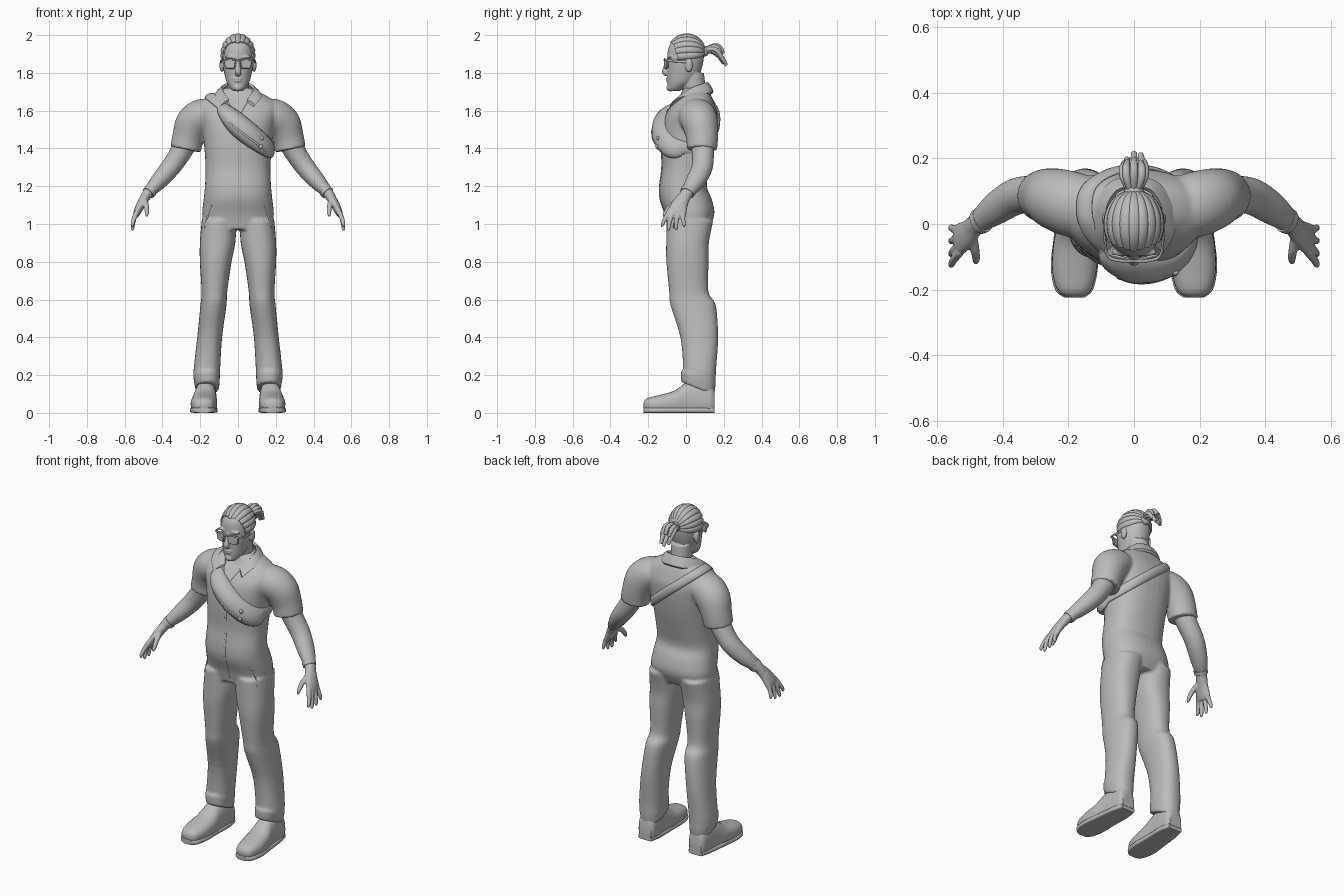
import bpy, bmesh, math, random
from mathutils import Vector, Matrix
from mathutils.bvhtree import BVHTree

cube = bpy.data.objects.get("Cube")
if cube:
    bpy.data.objects.remove(cube, do_unlink=True)

grey = bpy.data.materials.new("plain_grey")
grey.use_nodes = True
grey.diffuse_color = (0.5, 0.5, 0.5, 1)
grey.node_tree.nodes["Principled BSDF"].inputs["Base Color"].default_value = (0.5, 0.5, 0.5, 1)
X, Y, Z = Vector((1, 0, 0)), Vector((0, 1, 0)), Vector((0, 0, 1))
made = []


def smooth_path(points, steps):
    """Catmull-Rom interpolation of tuples."""
    pts = [Vector(p) for p in points]
    out = []
    for i in range(len(pts) - 1):
        a, b, c, d = pts[max(i - 1, 0)], pts[i], pts[i + 1], pts[min(i + 2, len(pts) - 1)]
        for s in range(steps):
            t = s / steps
            out.append(b + (c - a) * (t / 2) + (a * 2 - b * 5 + c * 4 - d) * (t * t / 2)
                       + (b * 3 - a - c * 3 + d) * (t ** 3 / 2))
    return out + [pts[-1]]


def skin(bm, rings, closed=False):
    """Join rings of points into a surface."""
    rows = [[bm.verts.new(p) for p in ring] for ring in rings]
    n = len(rows[0])
    for i in range(len(rows) if closed else len(rows) - 1):
        a, b = rows[i], rows[(i + 1) % len(rows)]
        for j in range(n):
            bm.faces.new((a[j], a[(j + 1) % n], b[(j + 1) % n], b[j]))
    if not closed:
        bm.faces.new(rows[0])
        bm.faces.new(rows[-1])


def tube(bm, points, ref=Y, axis=None, sides=20, power=2, steps=4, mirror=False, floor=None):
    """Loft through (x, y, z, width, depth) stations."""
    path = smooth_path(points, steps)
    rings = []
    for i, p in enumerate(path):
        t = axis or (path[min(i + 1, len(path) - 1)].to_3d() - path[max(i - 1, 0)].to_3d()).normalized()
        u = (ref - t * ref.dot(t)).normalized()
        v = t.cross(u)
        ring = []
        for k in range(sides):
            a = math.tau * k / sides
            c, s = math.cos(a), math.sin(a)
            q = (Vector(p[:3]) + v * math.copysign(abs(c) ** (2 / power), c) * p[3]
                 + u * math.copysign(abs(s) ** (2 / power), s) * p[4])
            if floor is not None:
                q.z = max(q.z, floor)
            ring.append(q)
        rings.append(ring)
    skin(bm, rings)
    if mirror:
        skin(bm, [[Vector((-q.x, q.y, q.z)) for q in ring] for ring in rings])


def ball(bm, pos, size):
    m = Matrix.Translation(pos) @ Matrix.Diagonal((*size, 1))
    bmesh.ops.create_uvsphere(bm, u_segments=20, v_segments=12, radius=1, matrix=m)


def finish(name, bm, voxel=0, relax=0):
    bmesh.ops.recalc_face_normals(bm, faces=bm.faces)
    mesh = bpy.data.meshes.new(name)
    bm.to_mesh(mesh)
    bm.free()
    mesh.materials.append(grey)
    ob = bpy.data.objects.new(name, mesh)
    bpy.context.collection.objects.link(ob)
    if voxel:
        r = ob.modifiers.new("blend", 'REMESH')
        r.mode, r.voxel_size, r.use_smooth_shade = 'VOXEL', voxel, True
        s = ob.modifiers.new("relax", 'SMOOTH')
        s.iterations = relax
    made.append(ob)
    return ob


def surface(ob):
    bpy.context.view_layer.update()
    return BVHTree.FromObject(ob, bpy.context.evaluated_depsgraph_get())


# Overalls: torso first, kept as a guide for the strap
suit = bmesh.new()
torso = [(.97, .012, .18, .105), (1.05, .02, .19, .13), (1.13, 0, .182, .137), (1.2, -.015, .175, .125),
         (1.3, 0, .172, .128), (1.4, .01, .178, .14), (1.5, .02, .19, .145), (1.58, .03, .21, .137),
         (1.63, .04, .21, .113), (1.67, .05, .165, .088), (1.7, .05, .11, .072), (1.72, .045, .07, .055)]
tube(suit, [(0, y, z, w, d) for z, y, w, d in torso], axis=Z, sides=40, power=2.4)
torso_guide = BVHTree.FromBMesh(suit)
tube(suit, [(.14, .05, 1.58, .08, .095), (.19, .06, 1.57, .093, .1), (.235, .075, 1.53, .097, .095),
            (.263, .085, 1.46, .085, .085), (.278, .085, 1.395, .082, .08)], mirror=True, sides=28)
legs = [(1.02, .1, .02, .092, .125), (.9, .108, .008, .094, .113), (.8, .118, .008, .084, .112),
        (.64, .125, .015, .068, .104), (.57, .13, .038, .069, .12), (.4, .15, .07, .066, .1),
        (.24, .164, .072, .07, .088), (.19, .166, .065, .07, .092), (.13, .163, .062, .063, .088)]
tube(suit, [(x, y, z, w, d) for z, x, y, w, d in legs], axis=-Z, sides=28, power=2.3, mirror=True)
for v in suit.verts:                       # hems dip toward the heel
    if v.co.z < .2:
        v.co.z -= (v.co.y - .06) * .4
suit = surface(finish("overalls", suit, .008, 4))


def seam(name, points, radius, mirror=False):
    """Thin cord laid on the front of the overalls."""
    bm = bmesh.new()
    path = []
    for x, z in points:
        hit = suit.ray_cast(Vector((x, -1, z)), Y)[0]
        if hit:
            path.append((*hit, radius, radius / 2))
    tube(bm, path, sides=8, mirror=mirror)
    finish(name, bm)


seam("front_placket", [(.008, 1.6 - .04 * i) for i in range(16)], .006)
seam("slash_pockets", [(.14, 1.1), (.155, 1.06), (.168, 1.02), (.176, .98)], .004, True)
seam("neck_opening", [(.055, 1.66), (.035, 1.63), (.018, 1.6), (.004, 1.57)], .007, True)

# Collar: folded band with points at the front
bm = bmesh.new()
upper = smooth_path([(0, .112, 1.745), (.05, .1, 1.742), (.08, .05, 1.725), (.075, 0, 1.7), (.045, -.05, 1.655)], 4)
lower = smooth_path([(0, .142, 1.695), (.07, .125, 1.69), (.118, .055, 1.682), (.118, -.03, 1.665), (.085, -.085, 1.625)], 4)
for side in (1, -1):
    rings = []
    for a, b in zip(upper, lower):
        out = Vector((b.x - a.x, b.y - a.y, .04)).normalized() * .007
        ring = [a - out, a + out, (a + b) / 2 + out * 1.6, b + out, b - out, (a + b) / 2 - out]
        rings.append([Vector((q.x * side, q.y, q.z)) for q in ring])
    skin(bm, rings)
finish("collar", bm)

# Cross-body bag and strap wrapped around the torso on a tilted plane
mid, along = Vector((.01, .02, 1.545)), Vector((.77, 0, -.64))
across = Vector((.64, 0, .77))
bm = bmesh.new()
rings = []
for i in range(96):
    a = math.tau * i / 96
    d = along * math.cos(a) + Y * math.sin(a)
    off = (a - math.radians(286)) * 1.35
    bulge = max(0, math.cos(off)) ** .6 if abs(off) < math.pi / 2 else 0
    ring = []
    for k in range(14):
        s = math.tau * k / 14
        reach = -.022 * bulge + (.025 + .036 * bulge) * math.cos(s)
        start = mid + across * reach
        hit = torso_guide.ray_cast(start + d * .6, -d)[0] or start + d * .18
        ring.append(hit + d * ((.012 + .046 * bulge) * math.sin(s) + .002))
    rings.append(ring)
skin(bm, rings, closed=True)
bag = surface(finish("crossbody_bag", bm))
bm = bmesh.new()
for x, z in ((.125, 1.455), (.12, 1.41)):
    hit = bag.ray_cast(Vector((x, -1, z)), Y)[0]
    if hit:
        ball(bm, hit, (.012, .008, .012))
zip_line = [bag.ray_cast(Vector((x, -1, 1.5 - x * .75)), Y)[0] for x in (-.05, -.01, .03, .07, .11, .15)]
tube(bm, [(*p, .005, .004) for p in zip_line if p], sides=8)
finish("bag_fittings", bm)

# Arms and hands
bm = bmesh.new()
tube(bm, [(.27, .085, 1.44, .062, .062), (.315, .09, 1.36, .056, .058), (.365, .082, 1.29, .052, .056),
          (.425, .045, 1.22, .044, .05), (.48, .002, 1.16, .028, .033), (.495, -.012, 1.135, .026, .034)], mirror=True)
tube(bm, [(.485, -.005, 1.15, .026, .032), (.51, -.03, 1.11, .024, .042), (.53, -.045, 1.07, .021, .05),
          (.54, -.05, 1.045, .015, .048)], mirror=True, sides=16)
for base, tip, low in ((-.085, -.125, .985), (-.062, -.092, .965), (-.037, -.052, .968), (-.013, -.01, .985)):
    tube(bm, [(.53, base, 1.075, .014, .013), (.55, (base + tip) / 2 - .004, 1.03, .013, .012),
              (.558, tip, low + .012, .01, .01), (.555, tip, low, .005, .005)], sides=10, mirror=True)
tube(bm, [(.495, -.035, 1.125, .017, .018), (.485, -.08, 1.095, .014, .015), (.482, -.108, 1.06, .012, .012),
          (.484, -.12, 1.04, .006, .006)], sides=10, mirror=True)
finish("arms_and_hands", bm, .005, 3)

bm = bmesh.new()
tube(bm, [(.462, .014, 1.177, .036, .042), (.475, .005, 1.163, .034, .039)], sides=24, mirror=True)
finish("wristbands", bm)

# Shoes with flat soles
bm = bmesh.new()
tube(bm, [(.183, -.224, .04, .02, .015), (.183, -.205, .042, .05, .036), (.182, -.14, .045, .068, .05),
          (.178, -.06, .05, .068, .068), (.174, .0, .06, .06, .1), (.17, .07, .06, .057, .12),
          (.168, .13, .06, .053, .1), (.168, .152, .055, .04, .06)],
     ref=Z, axis=Y, sides=28, power=2.4, mirror=True, floor=.02)
tube(bm, [(.182, -.225, .014, .03, .014), (.183, -.2, .014, .058, .014), (.182, -.13, .014, .072, .014),
          (.178, -.04, .014, .067, .014), (.17, .08, .014, .061, .014), (.168, .15, .014, .045, .014)],
     ref=Z, axis=Y, sides=24, power=5, mirror=True)
finish("shoes", bm)

# Head, neck and face
bm = bmesh.new()
skull = [(1.703, -.062, .025, .026), (1.72, -.052, .042, .044), (1.75, -.03, .06, .068), (1.79, -.014, .071, .085),
         (1.84, -.006, .08, .094), (1.89, -.002, .083, .097), (1.935, 0, .078, .092), (1.97, .0, .058, .07),
         (1.988, .0, .032, .04), (1.992, .0, .006, .008)]
tube(bm, [(0, y, z, w, d) for z, y, w, d in skull], axis=Z, sides=32, power=2.15)
tube(bm, [(0, .05, 1.6, .075, .07), (0, .045, 1.7, .06, .062), (0, .03, 1.8, .06, .065)], axis=Z)
tube(bm, [(0, -.094, 1.87, .008, .012), (0, -.104, 1.835, .011, .014), (0, -.112, 1.805, .018, .016),
          (0, -.1, 1.79, .012, .01)], sides=14)
for z, w in ((1.77, .027), (1.758, .023)):
    ball(bm, (0, -.092, z), (w, .014, .008))
ball(bm, (0, -.082, 1.722), (.026, .022, .02))
for side in (1, -1):
    ball(bm, (side * .086, .015, 1.84), (.012, .021, .036))
    ball(bm, (side * .035, -.085, 1.885), (.034, .014, .009))
finish("head", bm, .004, 3)

# Sunglasses
bm = bmesh.new()
for side in (1, -1):
    m = (Matrix.Translation((side * .042, -.104, 1.846)) @ Matrix.Rotation(side * .22, 4, 'Z')
         @ Matrix.Diagonal((.07, .012, .052, 1)))
    lens = bmesh.ops.create_cube(bm, size=1, matrix=m)["verts"]
    for v in lens:
        if v.co.z < 1.84:
            v.co.x += (side * .042 - v.co.x) * .25
    bmesh.ops.bevel(bm, geom=list({e for v in lens for e in v.link_edges}), offset=.005, segments=3, affect='EDGES')
tube(bm, [(.0, -.113, 1.866, .005, .005), (.04, -.112, 1.873, .005, .005), (.078, -.1, 1.868, .005, .005),
          (.088, -.06, 1.862, .004, .006), (.09, .01, 1.858, .004, .006)], ref=Z, sides=8, mirror=True)
finish("sunglasses", bm)

# Braided hair: rows along the skull gathered in a tail
bm = bmesh.new()
for row in range(-5, 6):
    a = math.radians(row * 19)
    path = []
    first = 38 + abs(row) * 5
    for k in range(9):
        t = math.radians(first + (172 - first) * k / 8)
        r = math.sin(t)
        path.append((.084 * r * math.sin(a), -.1 * math.cos(t), 1.895 + .1 * r * math.cos(a) + .012 * k / 8,
                     .006 + .012 * r, .004 + .006 * r))
    tube(bm, path, ref=Vector((math.sin(a), .0, math.cos(a))), sides=10, steps=2)
ball(bm, (0, .1, 1.915), (.03, .022, .028))
random.seed(4)
for k in range(8):
    a = math.tau * k / 8
    x, z = .026 * math.cos(a), .5 + .5 * math.sin(a)
    y = .2 + random.uniform(-.015, .018)
    tube(bm, [(x * .5, .1, 1.91 + .015 * z, .01, .01), (x * 1.2, .14, 1.912 + .03 * z, .012, .012),
              (x * 1.3, .14 + (y - .14) * .6, 1.88 + .06 * z, .012, .012),
              (x * 1.1, y, 1.84 + .065 * z, .009, .009)], ref=X, sides=10)
finish("braided_hair", bm)

# Smooth shading with crisp edges kept
bpy.ops.object.select_all(action='DESELECT')
for ob in made:
    ob.select_set(True)
bpy.context.view_layer.objects.active = made[0]
bpy.ops.object.shade_smooth_by_angle(angle=math.radians(45))
